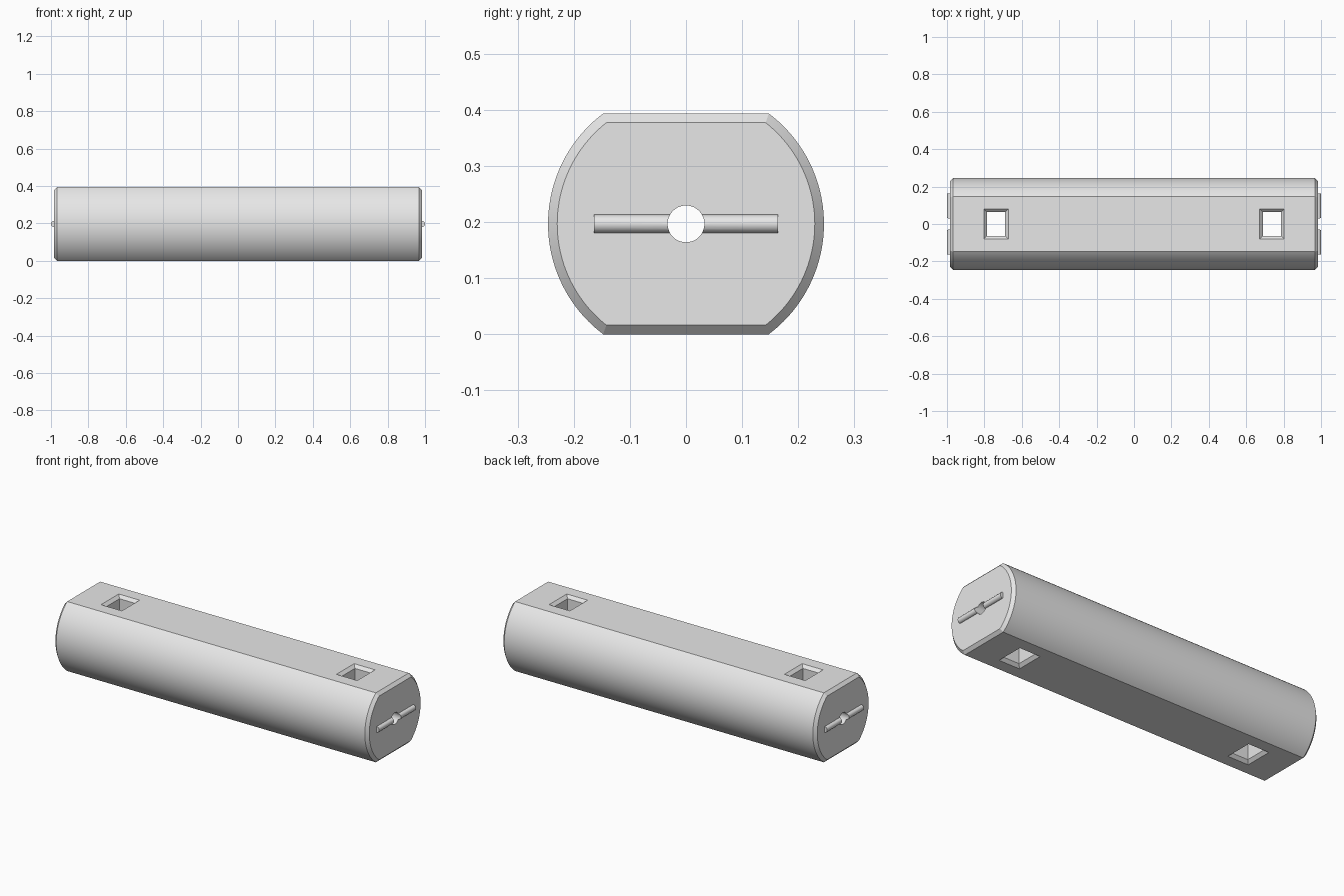
import bpy
import bmesh
from math import asin, cos, sin, sqrt, pi, radians
from mathutils import Matrix, Vector

cube = bpy.data.objects.get("Cube")
if cube:
    bpy.data.objects.remove(cube, do_unlink=True)

U = 1 / 61                 # module size: chamfers and ridges are one module
RADIUS, HALF_H, HALF_L = 15 * U, 12 * U, 60 * U
MID = HALF_H               # height of the long axis
ARC = 40                   # segments per curved side

grey = bpy.data.materials.new("plain_grey")
grey.use_nodes = True
colour = (0.8, 0.8, 0.8, 1)
grey.diffuse_color = colour
grey.node_tree.nodes["Principled BSDF"].inputs["Base Color"].default_value = colour


def make_object(name, bm):
    bmesh.ops.recalc_face_normals(bm, faces=bm.faces)
    mesh = bpy.data.meshes.new(name)
    bm.to_mesh(mesh)
    bm.free()
    mesh.materials.append(grey)
    obj = bpy.data.objects.new(name, mesh)
    bpy.context.collection.objects.link(obj)
    return obj


def loft(name, sections):
    """Skin a list of equal-length point rings and cap both ends."""
    bm = bmesh.new()
    rings = [[bm.verts.new(p) for p in ring] for ring in sections]
    for a, b in zip(rings, rings[1:]):
        for i in range(len(a)):
            j = (i + 1) % len(a)
            bm.faces.new((a[i], a[j], b[j], b[i]))
    bm.faces.new(rings[0])
    bm.faces.new(rings[-1])
    return make_object(name, bm)


def rod(name, radius, length, axis, centre, segments=32):
    bm = bmesh.new()
    turn = Vector((0, 0, 1)).rotation_difference(Vector(axis)).to_matrix().to_4x4()
    bmesh.ops.create_cone(bm, cap_ends=True, segments=segments, radius1=radius,
                          radius2=radius, depth=length,
                          matrix=Matrix.Translation(centre) @ turn)
    return make_object(name, bm)


def combine(target, tool, operation):
    mod = target.modifiers.new(operation.lower(), 'BOOLEAN')
    mod.object, mod.operation, mod.solver = tool, operation, 'EXACT'
    bpy.context.view_layer.objects.active = target
    bpy.ops.object.modifier_apply(modifier=mod.name)
    bpy.data.objects.remove(tool, do_unlink=True)


def flat_sided_ring(x, inset):
    """Circle with its top and bottom sliced flat."""
    r, h = RADIUS - inset, HALF_H - inset
    limit = asin(h / r)
    angles = [-limit + 2 * limit * i / ARC for i in range(ARC + 1)]
    angles += [a + pi for a in angles]
    return [(x, r * cos(a), MID + r * sin(a)) for a in angles]


def slot_ring(x, z, grow):
    hx, hy = 0.049 + grow, 0.063 + grow
    return [(x + sx * hx, sy * hy, z)
            for sx, sy in ((-1, -1), (1, -1), (1, 1), (-1, 1))]


# Main bar with chamfered ends
body = loft("body", [flat_sided_ring(x, inset) for x, inset in
                     ((-HALF_L, U), (U - HALF_L, 0), (HALF_L - U, 0), (HALF_L, U))])

# Rounded ridge across each end
for side in (-1, 1):
    combine(body, rod("end_ridge", U, 20 * U, (0, 1, 0),
                      (side * HALF_L, 0, MID)), 'UNION')

# Bore along the whole length
combine(body, rod("bore_cutter", 2 * U, 2.4, (1, 0, 0), (0, 0, MID), 48), 'DIFFERENCE')

# Two vertical slots with flared rims
top = 2 * HALF_H
for side in (-1, 1):
    levels = ((-U, 2 * U), (U, 0), (top - U, 0), (top + U, 2 * U))
    combine(body, loft("slot_cutter", [slot_ring(side * 45 * U, z, g)
                                       for z, g in levels]), 'DIFFERENCE')

# Smooth the curved sides, keep the edges crisp
bpy.ops.object.select_all(action='DESELECT')
body.select_set(True)
bpy.context.view_layer.objects.active = body
bpy.ops.object.shade_smooth_by_angle(angle=radians(25))
